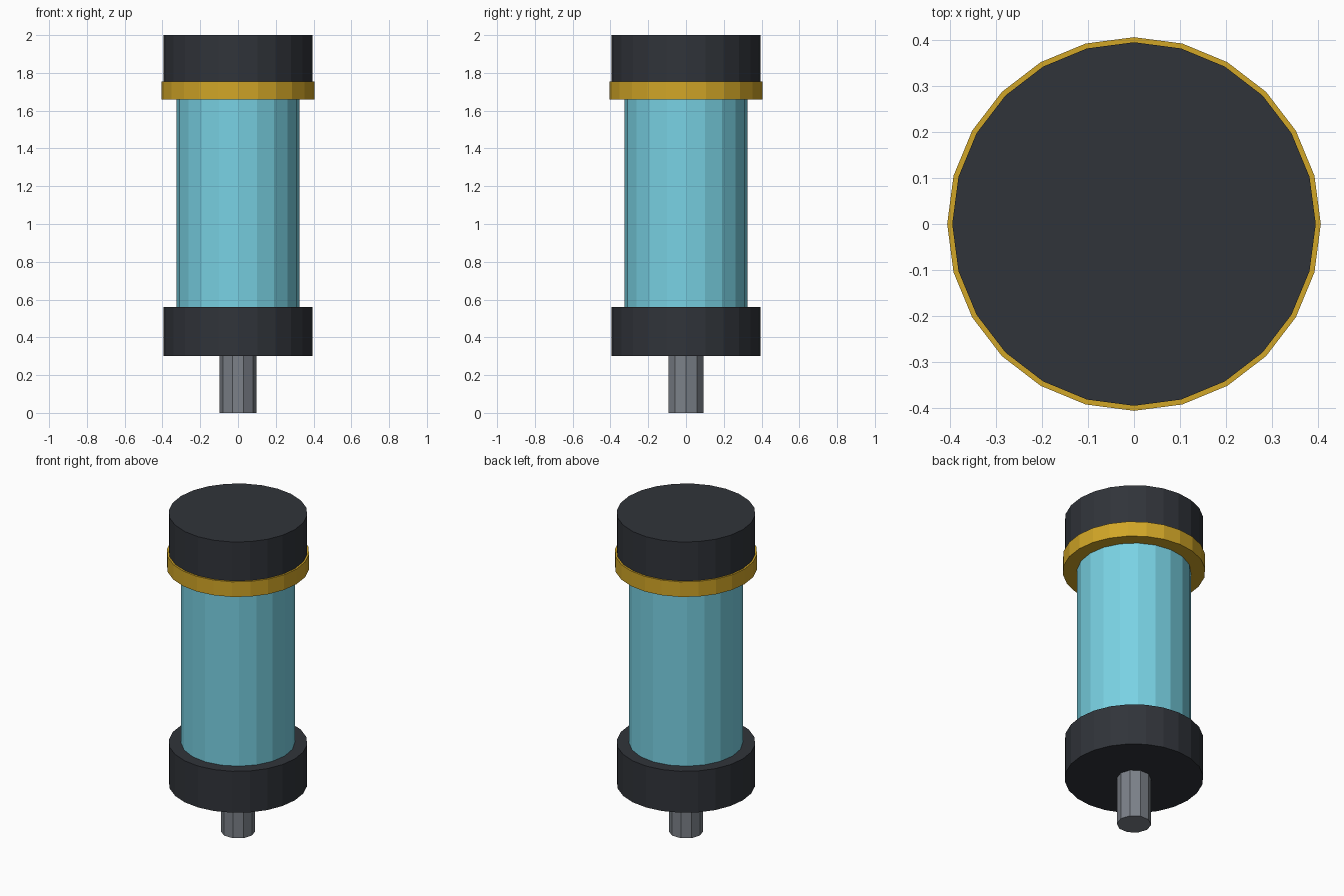
import bpy, math

if "Cube" in bpy.data.objects:
    bpy.data.objects.remove(bpy.data.objects["Cube"])


def material(name, rgb):
    m = bpy.data.materials.new(name)
    m.diffuse_color = (*rgb, 1.0)
    m.use_nodes = True
    m.node_tree.nodes["Principled BSDF"].inputs["Base Color"].default_value = m.diffuse_color
    return m


def drum(name, radius, z0, z1, sides, mat):
    # Upright flat-shaded cylinder between two heights, with a corner on +x
    bpy.ops.mesh.primitive_cylinder_add(
        vertices=sides, radius=radius, depth=z1 - z0,
        location=(0, 0, (z0 + z1) / 2), rotation=(0, 0, math.pi / 2))
    ob = bpy.context.object
    ob.name = name
    ob.data.materials.append(mat)
    return ob


black = material("black_plastic", (0.03, 0.034, 0.042))
steel = material("steel", (0.2, 0.22, 0.25))
glass = material("blue_glass", (0.19, 0.64, 0.77))
gold = material("gold", (0.64, 0.38, 0.02))

# Bottom outlet
drum("nozzle", 0.098, 0.0, 0.30, 10, steel)
# End caps
drum("bottom_cap", 0.395, 0.30, 0.56, 24, black)
drum("top_cap", 0.395, 1.74, 2.0, 24, black)
# Tinted body
drum("glass_tube", 0.325, 0.56, 1.68, 20, glass)
# Collar below the top cap
drum("collar", 0.406, 1.66, 1.755, 24, gold)
